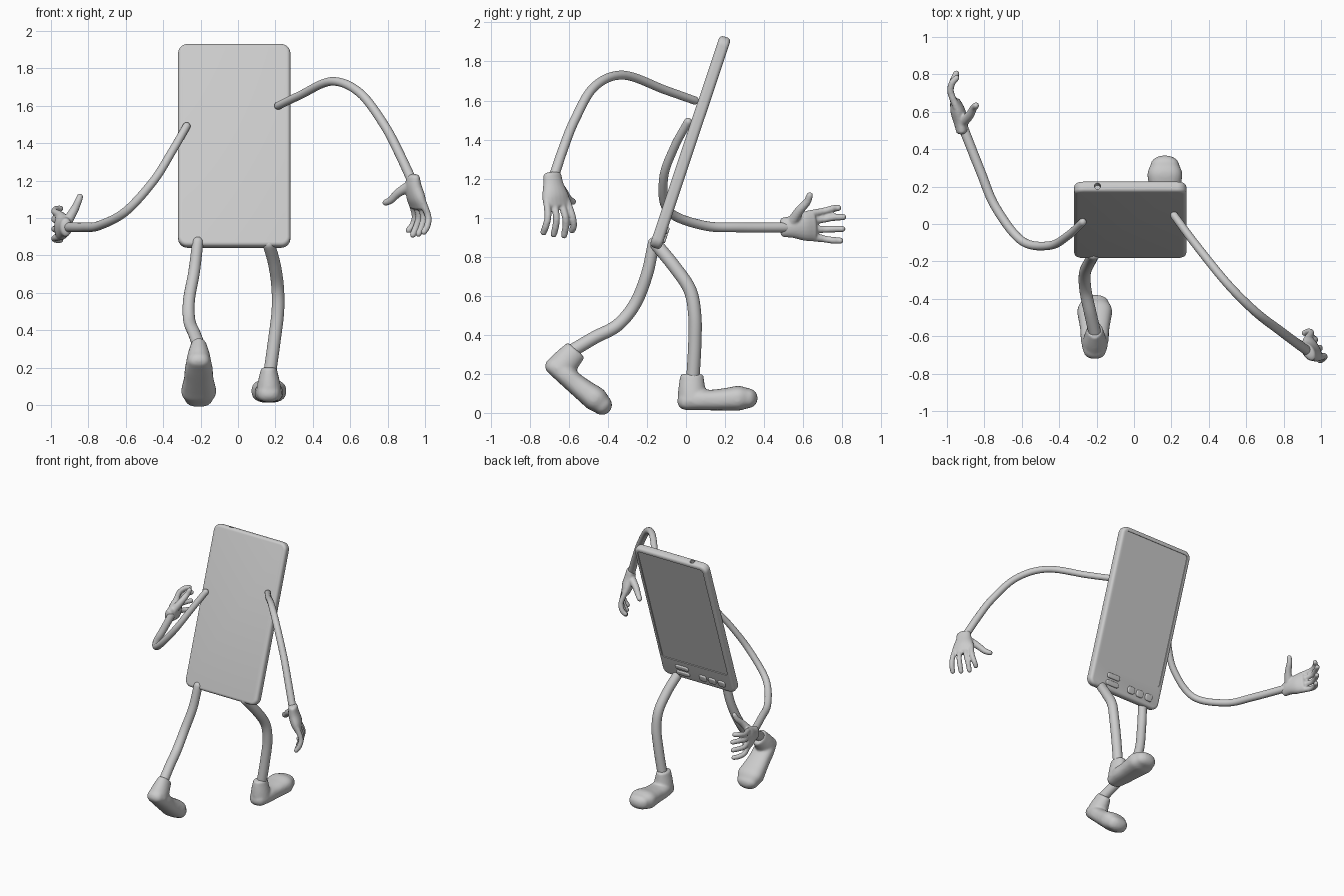
import bpy, bmesh
from math import sin, cos, pi, radians
from mathutils import Vector, Matrix

if "Cube" in bpy.data.objects:
    bpy.data.objects.remove(bpy.data.objects["Cube"])


def make_object(name, bm, angle=40):
    bmesh.ops.recalc_face_normals(bm, faces=bm.faces)
    me = bpy.data.meshes.new(name)
    bm.to_mesh(me)
    bm.free()
    me.shade_smooth()
    me.set_sharp_from_angle(angle=radians(angle))
    ob = bpy.data.objects.new(name, me)
    bpy.context.collection.objects.link(ob)
    return ob


def loft(bm, pts, side, n=20, steps=6, square=1.0, dome=1.0):
    """Round-ended tube through (x, y, z, half_width, half_depth) points."""
    side = Vector(side)
    p = [Vector(q) for q in pts]
    p = [p[0] * 2 - p[1]] + p + [p[-1] * 2 - p[-2]]
    path = []
    for i in range(1, len(p) - 2):
        a, b, c, d = p[i - 1:i + 3]
        for k in range(steps):
            t = k / steps
            path.append((b * 2 + (c - a) * t + (a * 2 - b * 5 + c * 4 - d) * t * t
                         + (b * 3 - a - c * 3 + d) * t ** 3) * 0.5)
    path.append(p[-2])
    pos = [Vector(q[:3]) for q in path]
    last = len(path) - 1
    rings = []

    def ring(c, t, a, b):
        u = (side - t * side.dot(t)).normalized()
        v = t.cross(u)
        vs = []
        for j in range(n):
            x, y = cos(2 * pi * j / n), sin(2 * pi * j / n)
            x = abs(x) ** square * (1 if x > 0 else -1)
            y = abs(y) ** square * (1 if y > 0 else -1)
            vs.append(bm.verts.new(c + u * a * x + v * b * y))
        rings.append(vs)

    for i, q in enumerate(path):
        t = (pos[min(i + 1, last)] - pos[max(i - 1, 0)]).normalized()
        a, b = q[3], q[4]
        caps = [radians(d) for d in (80, 60, 40, 20)]
        if i == 0:
            for f in caps:
                ring(pos[i] - t * min(a, b) * dome * sin(f), t, a * cos(f), b * cos(f))
        ring(pos[i], t, a, b)
        if i == last:
            for f in reversed(caps):
                ring(pos[i] + t * min(a, b) * dome * sin(f), t, a * cos(f), b * cos(f))
    for r, s in zip(rings, rings[1:]):
        for j in range(n):
            bm.faces.new((r[j], r[(j + 1) % n], s[(j + 1) % n], s[j]))
    bm.faces.new(rings[0])
    bm.faces.new(rings[-1])


def limb(name, pts, r0, r1, side):
    bm = bmesh.new()
    m = len(pts) - 1
    rs = [r0 + (r1 - r0) * i / m for i in range(m + 1)]
    loft(bm, [(*p, r, r) for p, r in zip(pts, rs)], side, steps=8)
    return make_object(name, bm, 80)


def fuse(ob, voxel, smooth):
    # blends overlapping volumes into one soft skin
    m = ob.modifiers.new("fuse", 'REMESH')
    m.mode = 'VOXEL'
    m.voxel_size = voxel
    m.use_smooth_shade = True
    m = ob.modifiers.new("soften", 'SMOOTH')
    m.factor = 0.5
    m.iterations = smooth


def slab(name, w, h, t, r, bevel, matrix):
    """Rounded rectangle in local xz, thickness along local y."""
    bm = bmesh.new()
    vs = []
    for k, (sx, sz) in enumerate(((1, 1), (-1, 1), (-1, -1), (1, -1))):
        for j in range(9):
            f = (k + j / 8) * pi / 2
            vs.append(bm.verts.new((sx * (w / 2 - r) + r * cos(f), -t / 2,
                                    sz * (h / 2 - r) + r * sin(f))))
    face = bm.faces.new(vs)
    ext = bmesh.ops.extrude_face_region(bm, geom=[face])["geom"]
    bmesh.ops.translate(bm, vec=(0, t, 0), verts=[g for g in ext if isinstance(g, bmesh.types.BMVert)])
    if bevel:
        rim = [e for e in bm.edges if abs(e.verts[0].co.y - e.verts[1].co.y) < 1e-6]
        bmesh.ops.bevel(bm, geom=rim, offset=bevel, segments=5, profile=0.5, affect='EDGES')
    bm.transform(matrix)
    return make_object(name, bm)


# Leaning body with a recessed screen on the +y face and a socket in the top edge
LEAN = Matrix.Translation((-0.02, 0.022, 1.385)) @ Matrix.Rotation(radians(-18.5), 4, 'X')
body = slab("body", 0.60, 1.14, 0.06, 0.05, 0.02, LEAN)
screen_cut = slab("screen_cutter", 0.54, 0.95, 0.02, 0.02, 0, LEAN @ Matrix.Translation((0, 0.034, 0.065)))
bm = bmesh.new()
bmesh.ops.create_cone(bm, cap_ends=True, segments=24, radius1=0.017, radius2=0.017, depth=0.08,
                      matrix=LEAN @ Matrix.Translation((-0.175, 0, 0.57)))
socket_cut = make_object("socket_cutter", bm)
for cutter in (screen_cut, socket_cut):
    m = body.modifiers.new("cut", 'BOOLEAN')
    m.operation = 'DIFFERENCE'
    m.solver = 'EXACT'
    m.object = cutter
    cutter.hide_render = True
baked = bpy.data.meshes.new_from_object(body.evaluated_get(bpy.context.evaluated_depsgraph_get()))
body.modifiers.clear()
body.data = baked
baked.shade_smooth()
baked.set_sharp_from_angle(angle=radians(40))
for cutter in (screen_cut, socket_cut):
    bpy.data.objects.remove(cutter)

# Buttons below the screen: two stacked pills and a row of three keys
for i, z in enumerate((-0.515, -0.465)):
    slab(f"pill_button_{i + 1}", 0.11, 0.036, 0.03, 0.0175, 0.008, LEAN @ Matrix.Translation((0.12, 0.025, z)))
for i, x in enumerate((-0.045, -0.122, -0.20)):
    slab(f"key_button_{i + 1}", 0.06, 0.05, 0.03, 0.018, 0.008, LEAN @ Matrix.Translation((x, 0.025, -0.505)))

# Arms
limb("right_arm", [(0.215, 0.045, 1.60), (0.33, -0.11, 1.655), (0.50, -0.32, 1.73), (0.65, -0.47, 1.67),
                   (0.78, -0.57, 1.50), (0.86, -0.63, 1.35), (0.93, -0.68, 1.20)], 0.021, 0.026, (0.7, 0.75, 0))
limb("left_arm", [(-0.275, 0.01, 1.49), (-0.35, -0.06, 1.36), (-0.45, -0.115, 1.20), (-0.60, -0.09, 1.035),
                  (-0.74, 0.09, 0.96), (-0.82, 0.28, 0.95), (-0.915, 0.52, 0.95)], 0.021, 0.026, (1, 0.5, 0))

# Legs
limb("right_leg", [(0.165, -0.15, 0.86), (0.195, -0.06, 0.75), (0.212, 0.02, 0.63), (0.213, 0.045, 0.50),
                   (0.195, 0.045, 0.35), (0.17, 0.035, 0.17)], 0.033, 0.034, (1, 0, 0))
limb("left_leg", [(-0.215, -0.165, 0.87), (-0.235, -0.20, 0.71), (-0.262, -0.26, 0.56), (-0.26, -0.35, 0.45),
                  (-0.235, -0.47, 0.385), (-0.21, -0.58, 0.32)], 0.03, 0.034, (1, 0, 0))


# Hands: local axes are (finger direction, thumb side, palm side)
def hand(name, origin, u, s, w):
    bm = bmesh.new()
    loft(bm, [(0, 0, 0, .05, .031), (.05, .003, -.006, .057, .038), (.11, .006, -.022, .075, .04),
              (.16, .01, -.036, .078, .028)], (0, 1, 0), dome=0.5)
    for s0, s1, tip in ((.067, .10, .285), (.03, .053, .31), (-.012, -.008, .305), (-.05, -.068, .295)):
        mid = (s0 * 0.5 + s1 * 0.5)
        loft(bm, [(.13, s0, -.03, .02, .02), (.21, mid, -.06, .018, .018),
                  (.26, s1 * .8 + mid * .2, -.052, .018, .018), (tip, s1, -.03, .017, .017)], (0, 1, 0), n=12)
    loft(bm, [(.045, .02, 0, .03, .03), (.085, .085, .04, .024, .024),
              (.125, .13, .062, .02, .02), (.138, .163, .075, .018, .018)], (0, 0, 1), n=12)
    m = Matrix((u, s, w)).transposed().to_4x4()
    bm.transform(Matrix.Translation(origin) @ m)
    fuse(make_object(name, bm), 0.006, 5)


hand("right_hand", (0.935, -0.685, 1.22), (0, 0, -1), (-0.49, 0.87, 0), (-0.87, -0.49, 0))
hand("left_hand", (-0.92, 0.495, 0.95), (0, 1, 0), (0, 0, 1), (1, 0, 0))


# Feet: bulbous shoe with a tapered ankle, toe along +y
def foot(name, matrix):
    bm = bmesh.new()
    loft(bm, [(0, 0, .06, .06, .045), (0, .07, .066, .074, .052), (0, .14, .066, .077, .053),
              (0, .21, .070, .086, .058), (0, .27, .075, .093, .063), (0, .315, .075, .077, .052)],
         (1, 0, 0), n=28, square=0.8)
    loft(bm, [(0, .035, .06, .07, .078), (0, .03, .12, .06, .07), (0, .03, .195, .042, .059)],
         (1, 0, 0), n=28, dome=0.15)
    bm.transform(matrix)
    fuse(make_object(name, bm), 0.008, 6)


foot("right_foot", Matrix.Translation((0.165, 0, 0)))
foot("left_foot", Matrix.Translation((-0.21, -0.74, 0.235)) @ Matrix.Rotation(radians(-41.5), 4, 'X')
     @ Matrix.Translation((0, 0.045, -0.015)))
